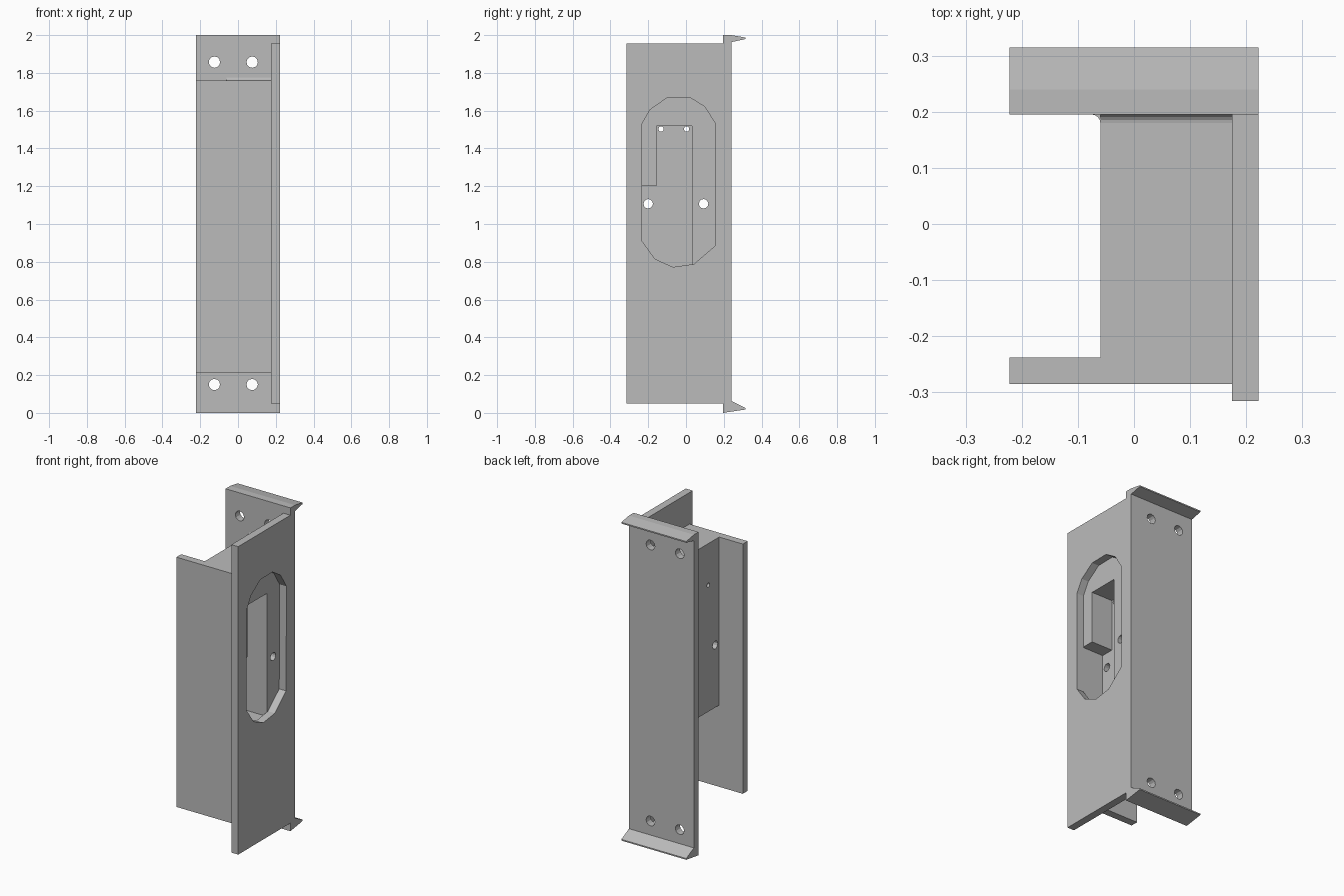
import bpy, bmesh, math
from mathutils import Vector

if "Cube" in bpy.data.objects:
    bpy.data.objects.remove(bpy.data.objects["Cube"])

grey = bpy.data.materials.new("plain grey")
grey.diffuse_color = (0.5, 0.5, 0.5, 1)
grey.use_nodes = True
grey.node_tree.nodes["Principled BSDF"].inputs["Base Color"].default_value = grey.diffuse_color


def prism(name, axis, pts, lo, hi):
    """Extrude a 2D outline along an axis (x: y,z points; y: x,z points; z: x,y points)."""
    place = {"x": lambda a, b, t: (t, a, b),
             "y": lambda a, b, t: (a, t, b),
             "z": lambda a, b, t: (a, b, t)}[axis]
    bm = bmesh.new()
    face = bm.faces.new([bm.verts.new(place(a, b, lo)) for a, b in pts])
    new = bmesh.ops.extrude_face_region(bm, geom=[face])["geom"]
    shift = Vector(place(0, 0, hi - lo))
    bmesh.ops.translate(bm, vec=shift, verts=[v for v in new if isinstance(v, bmesh.types.BMVert)])
    bmesh.ops.recalc_face_normals(bm, faces=bm.faces)
    mesh = bpy.data.meshes.new(name)
    bm.to_mesh(mesh)
    bm.free()
    mesh.materials.append(grey)
    obj = bpy.data.objects.new(name, mesh)
    bpy.context.collection.objects.link(obj)
    return obj


def rect(a0, a1, b0, b1):
    return [(a0, b0), (a1, b0), (a1, b1), (a0, b1)]


def arc(ca, cb, r, start, end, n):
    angles = [math.radians(start + (end - start) * i / n) for i in range(n + 1)]
    return [(ca + r * math.cos(t), cb + r * math.sin(t)) for t in angles]


def circle(ca, cb, r, n=12):
    return arc(ca, cb, r, 0, 360, n)[:-1]


def cut(obj, cutter):
    """Subtract the cutter, bake the result and remove the cutter."""
    cutter.hide_render = True
    mod = obj.modifiers.new("cut", "BOOLEAN")
    mod.operation = "DIFFERENCE"
    mod.solver = "EXACT"
    mod.object = cutter
    bpy.context.view_layer.objects.active = obj
    bpy.ops.object.modifier_apply(modifier=mod.name)
    bpy.data.objects.remove(cutter)


# Back plate with sloped lips at both ends and four screw holes
back = prism("back_plate", "x", [
    (0.195, 0), (0.315, 0.018), (0.315, 0.026), (0.24, 0.063),
    (0.24, 1.963), (0.315, 1.979), (0.315, 1.987), (0.24, 2.0), (0.195, 2.0)], -0.222, 0.222)
for x in (-0.125, 0.075):
    for z in (0.15, 1.857):
        cut(back, prism("screw_cutter", "y", circle(x, z, 0.03), 0.15, 0.3))

# Side plate with the long faceted window
side = prism("side_plate", "x", rect(-0.315, 0.195, 0.05, 1.955), 0.175, 0.222)
window = [(-0.233, 0.91), (-0.164, 0.815), (-0.069, 0.772), (0.042, 0.788), (0.153, 0.884),
          (0.156, 1.53), (0.1, 1.62), (0.02, 1.67), (-0.1, 1.668), (-0.19, 1.605), (-0.233, 1.53)]
cut(side, prism("window_cutter", "x", window, 0.1, 0.3))

# Front plate
prism("front_plate", "y", rect(-0.222, 0.175, 0.215, 1.76), -0.285, -0.238)

# Inner housing, with a rounded inside corner against the back plate
housing = prism("housing", "z", [(0.175, -0.238), (0.175, 0.195)]
                + arc(-0.075, 0.18, 0.015, 90, 0, 4) + [(-0.06, -0.238)], 0.72, 1.76)

# Stepped pocket behind the window
pocket = [(-0.26, 0.76), (0.032, 0.76), (0.032, 1.52), (-0.157, 1.52), (-0.157, 1.2), (-0.26, 1.2)]
cut(housing, prism("pocket_cutter", "x", pocket, 0.03, 0.25))

# Mounting holes through the housing
for y, z, r in [(-0.2, 1.107, 0.025), (0.093, 1.107, 0.025), (-0.132, 1.503, 0.014), (0.003, 1.503, 0.014)]:
    cut(housing, prism("hole_cutter", "x", circle(y, z, r), -0.2, 0.3))

# Small fillets where the housing ends meet the back plate
for name, z, s in (("top_fillet", 1.76, 1), ("bottom_fillet", 0.72, -1)):
    prism(name, "x", arc(0.18, z + s * 0.015, 0.015, -90 * s, 0, 4) + [(0.195, z)], -0.06, 0.175)
